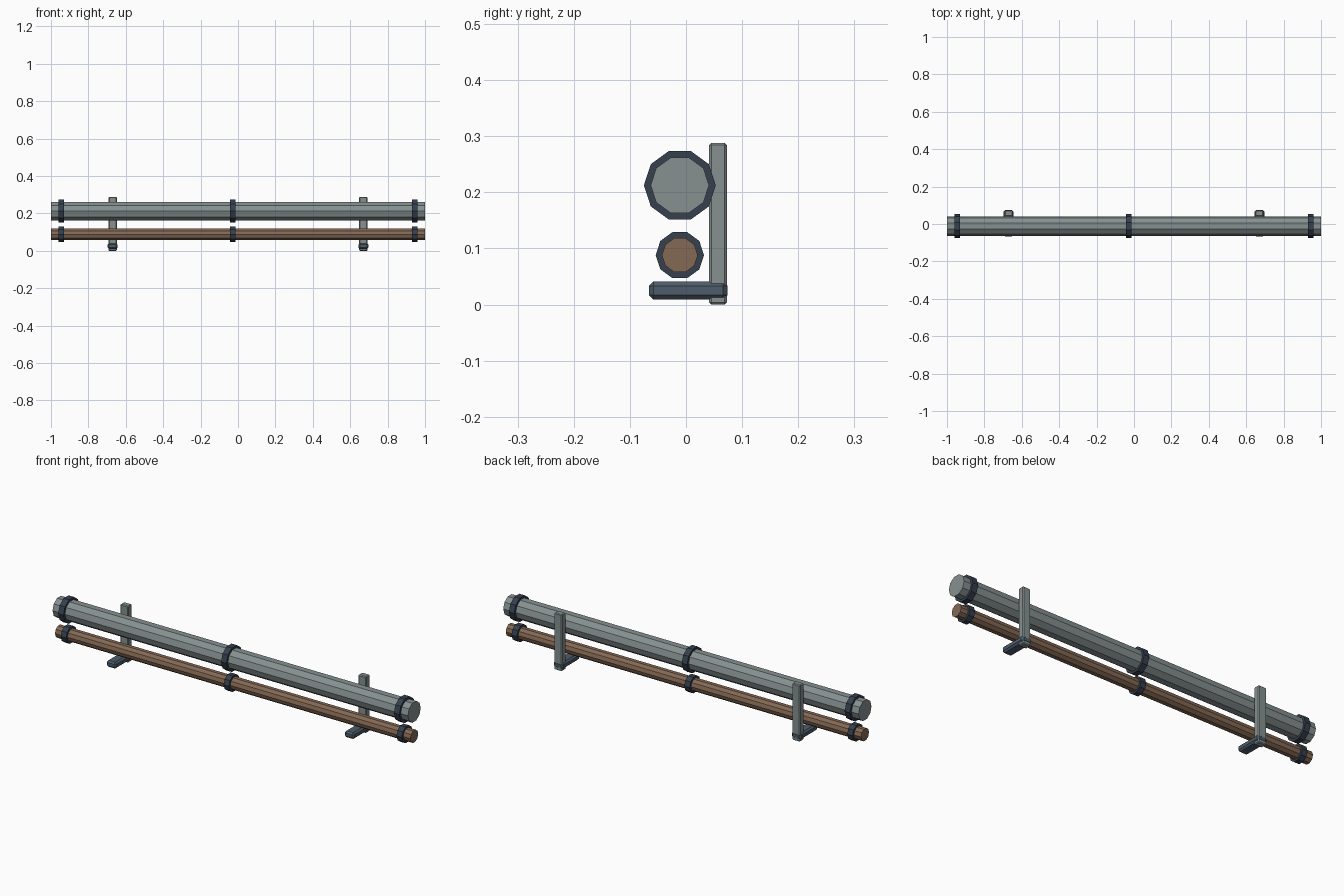
import bpy, math

cube = bpy.data.objects.get("Cube")
if cube:
    bpy.data.objects.remove(cube, do_unlink=True)


def material(name, rgb):
    m = bpy.data.materials.new(name)
    m.use_nodes = True
    col = (*rgb, 1)
    m.diffuse_color = col
    m.node_tree.nodes["Principled BSDF"].inputs["Base Color"].default_value = col
    return m


steel = material("grey steel", (0.24, 0.28, 0.28))
rust = material("brown rust", (0.23, 0.14, 0.09))
dark = material("dark blue band", (0.035, 0.05, 0.075))
slate = material("slate bracket", (0.075, 0.11, 0.145))


def pipe(name, x, y, z, radius, length, mat):
    # ten-sided prism along x, with corners pointing to the front and back
    bpy.ops.mesh.primitive_cylinder_add(vertices=10, radius=radius, depth=length,
                                        location=(x, y, z), rotation=(0, math.pi / 2, 0))
    ob = bpy.context.object
    ob.name = name
    ob.data.materials.append(mat)
    return ob


def box(name, x, y0, y1, z0, z1, width, mat, bevel):
    bpy.ops.mesh.primitive_cube_add(size=1, location=(x, (y0 + y1) / 2, (z0 + z1) / 2))
    ob = bpy.context.object
    ob.name = name
    ob.scale = (width, y1 - y0, z1 - z0)
    bpy.ops.object.transform_apply(location=False, rotation=False, scale=True)
    ob.data.materials.append(mat)
    mod = ob.modifiers.new("edge bevel", "BEVEL")
    mod.width = bevel
    mod.segments = 1
    return ob


def turn_corners(ob):
    # put decagon corners on the y axis
    for v in ob.data.vertices:
        x, y = v.co.x, v.co.y
        a = math.radians(18)
        v.co.x = x * math.cos(a) - y * math.sin(a)
        v.co.y = x * math.sin(a) + y * math.cos(a)
    if max(v.co.y for v in ob.data.vertices) < max(v.co.x for v in ob.data.vertices):
        turn_corners(ob)


# Two pipes, each with three bands
AXIS_Y = -0.011
for name, z, radius, band, mat in (("upper", 0.2125, 0.052, 0.064, steel),
                                   ("lower", 0.088, 0.032, 0.043, rust)):
    turn_corners(pipe(name + "_pipe", 0, AXIS_Y, z, radius, 2, mat))
    for side, x in (("right", -0.945), ("middle", -0.028), ("left", 0.945)):
        turn_corners(pipe(f"{name}_band_{side}", x, AXIS_Y, z, band, 0.03, dark))

# Two brackets: upright post with a foot reaching forward
for side, x in (("right", -0.67), ("left", 0.67)):
    box("post_" + side, x, 0.041, 0.073, 0, 0.288, 0.044, steel, 0.004)
    box("foot_" + side, x, -0.066, 0.074, 0.009, 0.041, 0.053, slate, 0.008)
